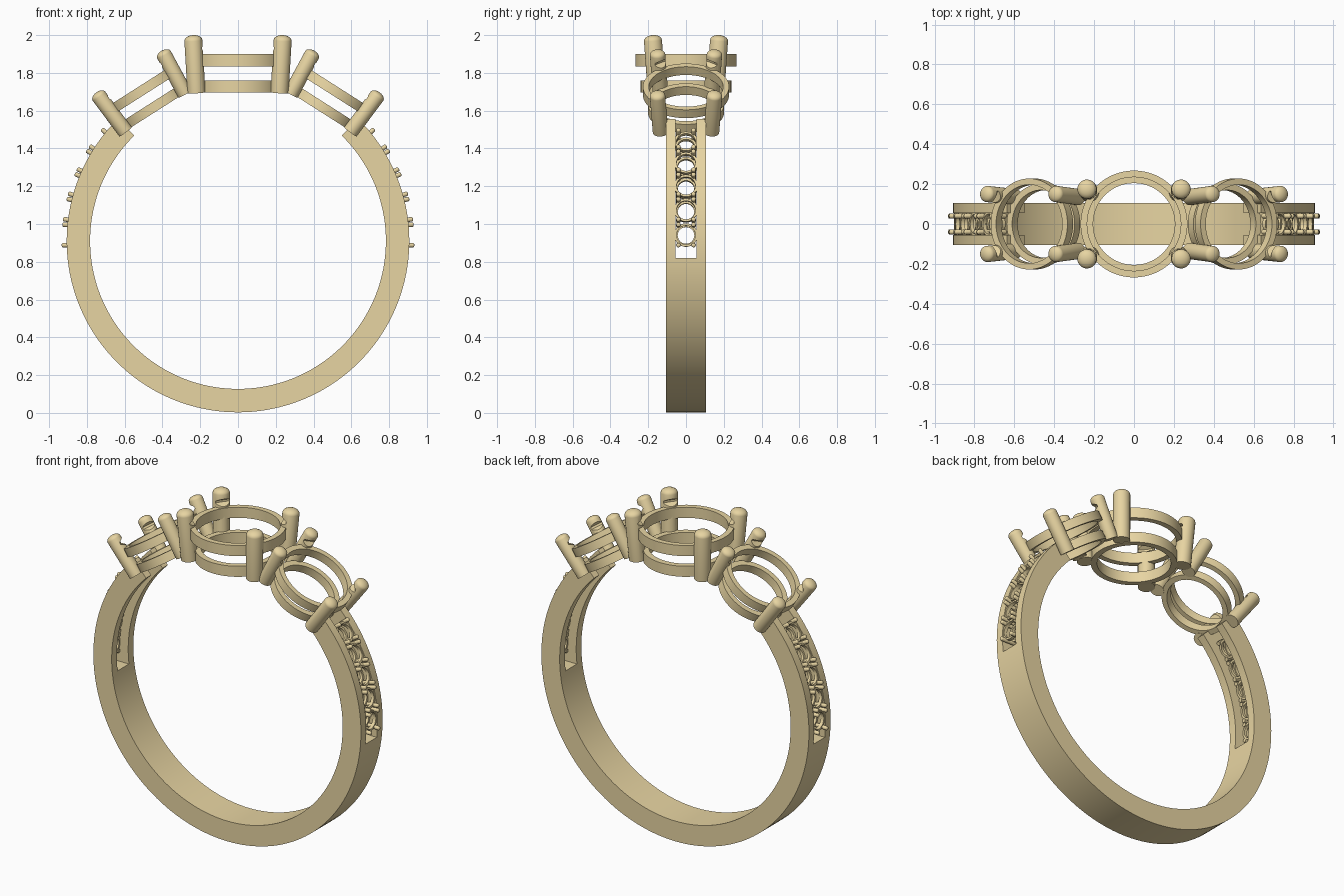
import bpy, bmesh
from math import sin, cos, pi, radians
from mathutils import Matrix, Vector

if "Cube" in bpy.data.objects:
    bpy.data.objects.remove(bpy.data.objects["Cube"])

CENTRE = Vector((0, 0, 0.91))      # centre of the finger hole
R_IN, R_OUT, HALF_W = 0.783, 0.907, 0.105


def make_object(name, bm):
    bmesh.ops.recalc_face_normals(bm, faces=bm.faces)
    mesh = bpy.data.meshes.new(name)
    bm.to_mesh(mesh)
    bm.free()
    ob = bpy.data.objects.new(name, mesh)
    bpy.context.collection.objects.link(ob)
    mesh.materials.append(gold)
    return ob


def lathe(bm, profile, matrix, n=32, closed=False):
    """Revolve (radius, height) points about local z into bm."""
    rows = []
    for r, h in profile:
        if r == 0:
            rows.append([bm.verts.new(matrix @ Vector((0, 0, h)))] * n)
        else:
            rows.append([bm.verts.new(matrix @ Vector((r * cos(2 * pi * i / n), r * sin(2 * pi * i / n), h)))
                         for i in range(n)])
    pairs = list(zip(rows, rows[1:])) + ([(rows[-1], rows[0])] if closed else [])
    for a, b in pairs:
        for i in range(n):
            j = (i + 1) % n
            bm.faces.new(list(dict.fromkeys((a[i], a[j], b[j], b[i]))))


def hoop(bm, r_in, r_out, h0, h1, matrix, n):
    lathe(bm, [(r_in, h0), (r_out, h0), (r_out, h1), (r_in, h1)], matrix, n, True)


def prong(bm, p, q, r, matrix, n=24, dome=0.6):
    """Round-topped pin from p to q in the local frame of matrix."""
    p, q = Vector(p), Vector(q)
    d = q - p
    length, cap = d.length, r * dome
    m = matrix @ Matrix.Translation(p) @ d.to_track_quat('Z', 'Y').to_matrix().to_4x4()
    prof = [(0, 0), (r, 0)]
    prof += [(r * cos(a), length - cap + cap * sin(a)) for a in (k * pi / 10 for k in range(5))]
    lathe(bm, prof + [(0, length)], m, n)


def subtract(ob, cutter):
    cutter.hide_render = True
    mod = ob.modifiers.new("cut", 'BOOLEAN')
    mod.operation, mod.object, mod.solver = 'DIFFERENCE', cutter, 'EXACT'
    bpy.context.view_layer.objects.active = ob
    bpy.ops.object.modifier_apply(modifier=mod.name)
    bpy.data.objects.remove(cutter)


gold = bpy.data.materials.new("gold")
gold.diffuse_color = (0.80, 0.66, 0.36, 1)
gold.use_nodes = True
gold.node_tree.nodes["Principled BSDF"].inputs["Base Color"].default_value = gold.diffuse_color

# Open band: rectangular section swept around the bottom
bm = bmesh.new()
sections = []
N = 120
for i in range(N + 1):
    a = radians(45.5 - i * 271 / N)
    sections.append([bm.verts.new(CENTRE + Vector((r * cos(a), y, r * sin(a))))
                     for r, y in ((R_IN, -HALF_W), (R_OUT, -HALF_W), (R_OUT, HALF_W), (R_IN, HALF_W))])
for s, t in zip(sections, sections[1:]):
    for k in range(4):
        bm.faces.new((s[k], s[(k + 1) % 4], t[(k + 1) % 4], t[k]))
bm.faces.new(sections[0])
bm.faces.new(sections[-1])
band = make_object("band", bm)

# Slots through both shoulders
for s in (-1, 1):
    bm = bmesh.new()
    bmesh.ops.create_cube(bm, size=1, matrix=Matrix.Translation((s * 0.75, 0, 1.27)) @
                          Matrix.Diagonal((0.6, 0.11, 0.9, 1)))
    subtract(band, make_object("slot_cutter", bm))

# Small seats and beads in the shoulder slots
for s, side in ((-1, "left"), (1, "right")):
    seats, beads = bmesh.new(), bmesh.new()

    def radial(deg):
        a = radians(90 - deg) * s
        return Matrix.Translation(CENTRE) @ Matrix.Rotation(a, 4, 'Y')

    for k in range(5):
        m = radial(2 + 8.5 * k)
        hoop(seats, 0.044, 0.057, 0.838, 0.856, m, 28)
        hoop(seats, 0.050, 0.062, 0.880, 0.900, m, 28)
    for k in range(6):
        m = radial(-2.25 + 8.5 * k)
        offsets = (0.013,) if k == 0 else (-0.013,) if k == 5 else (-0.013, 0.013)
        for y in (-0.04, 0.04):
            for o in offsets:
                x = -s * o
                prong(beads, (x, y, 0.835), (x * 1.1, y, 0.934), 0.012, m, 12)
    make_object(side + "_shoulder_seats", seats)
    make_object(side + "_shoulder_prongs", beads)


def setting(name, m, hoops, foot, tip, r, stone):
    """Basket of two hoops with four notched prongs."""
    bm = bmesh.new()
    for h in hoops:
        hoop(bm, *h, m, 64)
    make_object(name + "_hoops", bm)
    bm = bmesh.new()
    for sx in (-1, 1):
        for sy in (-1, 1):
            flip = Vector((sx, sy, 1))
            prong(bm, Vector(foot) * flip, Vector(tip) * flip, r, m)
    prongs = make_object(name + "_prongs", bm)
    # seat notch left for the stone
    bm = bmesh.new()
    R, h = stone
    lathe(bm, [(0, h - 0.15), (R, h - 0.006), (R, h + 0.006), (R * 0.6, h + 0.07), (0, h + 0.07)], m, 64)
    subtract(prongs, make_object("stone_cutter", bm))


# Centre setting
setting("centre", Matrix.Translation((0, 0, 1.695)),
        [(0.205, 0.24, 0, 0.065), (0.235, 0.268, 0.14, 0.205)],
        (0.22, 0.155, 0), (0.238, 0.177, 0.305), 0.048, (0.27, 0.235))

# Side settings tilt outward
for s, side in ((-1, "left"), (1, "right")):
    m = Matrix.Translation((s * 0.44, 0, 1.592)) @ Matrix.Rotation(s * radians(32.5), 4, 'Y')
    setting(side, m, [(0.17, 0.202, 0, 0.052), (0.197, 0.228, 0.108, 0.16)],
            (0.187, 0.135, -0.005), (0.206, 0.152, 0.255), 0.041, (0.233, 0.195))

# Smooth curves, keep sharp edges
bpy.ops.object.select_all(action='SELECT')
bpy.context.view_layer.objects.active = band
bpy.ops.object.shade_smooth_by_angle(angle=radians(35))
